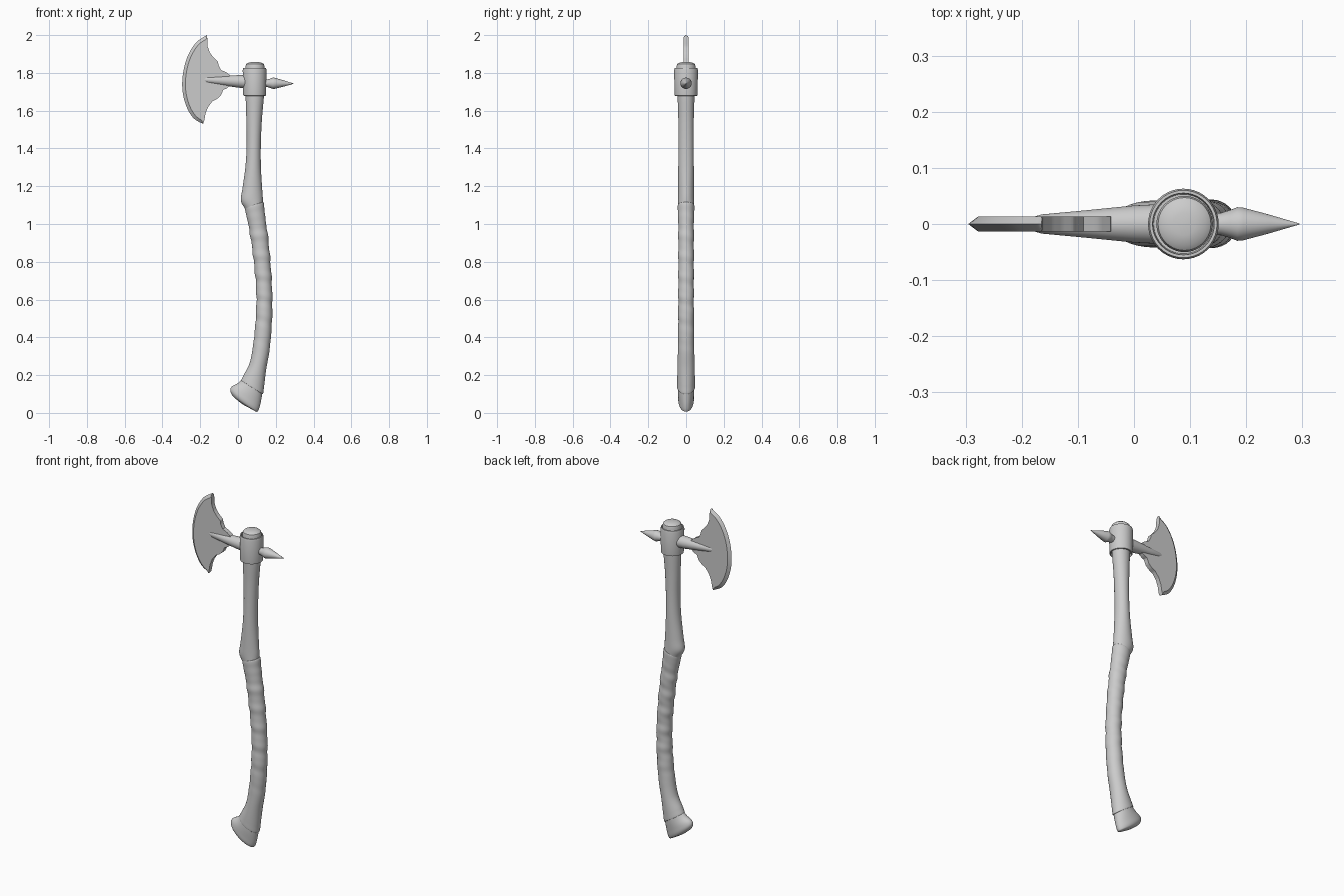
import bpy, bmesh, math
from mathutils import Vector


def make(name, verts, faces, angle=35):
    me = bpy.data.meshes.new(name)
    me.from_pydata([tuple(v) for v in verts], [], faces)
    bm = bmesh.new()
    bm.from_mesh(me)
    bmesh.ops.remove_doubles(bm, verts=bm.verts, dist=1e-5)
    bmesh.ops.recalc_face_normals(bm, faces=bm.faces)
    bm.to_mesh(me)
    bm.free()
    ob = bpy.data.objects.new(name, me)
    bpy.context.collection.objects.link(ob)
    bpy.ops.object.select_all(action='DESELECT')
    ob.select_set(True)
    bpy.context.view_layer.objects.active = ob
    bpy.ops.object.shade_smooth_by_angle(angle=math.radians(angle))
    return ob


def spline(pts, steps):
    """Catmull-Rom resampling of tuples of any length."""
    out = []
    for i in range(len(pts) - 1):
        a, b, c, d = (pts[max(0, min(len(pts) - 1, i + k))] for k in (-1, 0, 1, 2))
        for s in range(steps):
            t = s / steps
            out.append(tuple(0.5 * (2 * q + (r - p) * t + (2 * p - 5 * q + 4 * r - w) * t * t
                                    + (3 * q - p - 3 * r + w) * t ** 3)
                             for p, q, r, w in zip(a, b, c, d)))
    return out + [pts[-1]]


def skin(name, rings, angle=35):
    n = len(rings[0])
    verts = [v for r in rings for v in r]
    faces = [(i * n + j, i * n + (j + 1) % n, (i + 1) * n + (j + 1) % n, (i + 1) * n + j)
             for i in range(len(rings) - 1) for j in range(n)]
    faces += [tuple(range(n)), tuple(range(len(verts) - n, len(verts)))]
    return make(name, verts, faces, angle)


def limb(name, sections, steps=6, bump=None, n=32):
    """Section = left x, left z, right x, right z, half depth in y."""
    rings = []
    for lx, lz, rx, rz, h in spline(sections, steps):
        c = Vector(((lx + rx) / 2, 0, (lz + rz) / 2))
        u = Vector((rx - lx, 0, rz - lz)) / 2
        ring = []
        for j in range(n):
            a = 2 * math.pi * j / n
            k = 1 + (bump(c.z, a) if bump else 0)
            ring.append(c + (u * math.cos(a) + Vector((0, h * math.sin(a), 0))) * k)
        rings.append(ring)
    return skin(name, rings)


def lathe(name, profile, axis='Z', n=40):
    """Profile = (position on the axis, radius, centre offset)."""
    rings = []
    for p, r, o in profile:
        ring = []
        for j in range(n):
            a = 2 * math.pi * j / n
            c, s = r * math.cos(a), r * math.sin(a)
            ring.append((o + c, s, p) if axis == 'Z' else (p, s, o + c))
        rings.append(ring)
    return skin(name, rings)


# Pommel
limb("pommel", [
    (0.025, 0.18, 0.13, 0.11, 0.041), (0.0, 0.158, 0.124, 0.075, 0.042),
    (-0.032, 0.14, 0.117, 0.04, 0.042), (-0.041, 0.118, 0.108, 0.014, 0.041),
    (-0.028, 0.09, 0.098, 0.006, 0.034), (0.005, 0.06, 0.075, 0.018, 0.02),
    (0.03, 0.042, 0.05, 0.031, 0.006)])


# Leather grip with spiral wrap ridges
def wrap(z, a):
    fade = max(0, min(1, (z - 0.3) / 0.25)) * max(0, min(1, (1.08 - z) / 0.1))
    return fade * (0.035 * math.sin(z * 62 + 0.9 * math.cos(a)) + 0.015 * math.sin(z * 117 + a))


limb("grip", [
    (0.03, 0.175, 0.12, 0.11, 0.04), (0.017, 0.172, 0.132, 0.10, 0.047),
    (0.03, 0.2, 0.138, 0.14, 0.047), (0.062, 0.265, 0.15, 0.235, 0.045),
    (0.08, 0.36, 0.168, 0.34, 0.043), (0.094, 0.5, 0.18, 0.495, 0.042),
    (0.097, 0.64, 0.181, 0.645, 0.041), (0.086, 0.78, 0.172, 0.795, 0.041),
    (0.068, 0.92, 0.157, 0.945, 0.041), (0.05, 1.02, 0.142, 1.05, 0.042),
    (0.037, 1.082, 0.136, 1.112, 0.044), (0.05, 1.085, 0.12, 1.11, 0.034)],
    steps=16, bump=wrap)

# Upper wooden shaft
limb("upper_shaft", [
    (0.045, 1.06, 0.131, 1.09, 0.04), (0.036, 1.082, 0.131, 1.11, 0.042),
    (0.015, 1.125, 0.131, 1.145, 0.043), (0.024, 1.19, 0.127, 1.2, 0.042),
    (0.04, 1.31, 0.121, 1.31, 0.041), (0.046, 1.43, 0.121, 1.43, 0.04),
    (0.044, 1.56, 0.127, 1.56, 0.041), (0.04, 1.69, 0.138, 1.69, 0.045),
    (0.04, 1.80, 0.138, 1.80, 0.045)])

# Collar sleeve and rounded shaft top
lathe("collar", [(1.69, 0.052, 0.088), (1.678, 0.055, 0.088), (1.68, 0.06, 0.088),
                 (1.69, 0.061, 0.088), (1.815, 0.063, 0.088), (1.826, 0.06, 0.088),
                 (1.826, 0.055, 0.088), (1.79, 0.053, 0.088)])
lathe("shaft_top", [(1.78, 0.05, 0.09), (1.836, 0.05, 0.09), (1.846, 0.047, 0.09),
                    (1.853, 0.038, 0.09), (1.857, 0.02, 0.09), (1.858, 0.003, 0.09)])

# Tapered socket holding the blade, and back spike
lathe("blade_socket", [(0.06, 0.036, 1.753), (0.0, 0.033, 1.755), (-0.09, 0.024, 1.759),
                       (-0.165, 0.017, 1.763), (-0.178, 0.013, 1.764),
                       (-0.183, 0.006, 1.764)], 'X')
lathe("back_spike", [(0.13, 0.019, 1.745), (0.155, 0.02, 1.745), (0.172, 0.025, 1.745),
                     (0.184, 0.03, 1.745), (0.195, 0.029, 1.745), (0.24, 0.017, 1.744),
                     (0.295, 0.0008, 1.743)], 'X')

# Crescent blade: cutting edge, bevel line and scalloped back on both sides
edge = spline([(-0.165, 2.0), (-0.222, 1.96), (-0.268, 1.885), (-0.292, 1.79), (-0.293, 1.70),
               (-0.272, 1.62), (-0.235, 1.56), (-0.185, 1.53)], 12)
back = [(-0.163, 1.99), (-0.161, 1.94), (-0.148, 1.905), (-0.128, 1.88), (-0.106, 1.86),
        (-0.103, 1.84), (-0.09, 1.815), (-0.062, 1.803), (-0.04, 1.785), (-0.038, 1.735),
        (-0.06, 1.718), (-0.078, 1.71), (-0.09, 1.682), (-0.11, 1.663), (-0.135, 1.65),
        (-0.158, 1.62), (-0.172, 1.585), (-0.178, 1.55), (-0.183, 1.533)]
count = len(edge)
rings = []
for i, (ex, ez) in enumerate(edge):
    f = i / (count - 1) * (len(back) - 1)
    k = min(int(f), len(back) - 2)
    b = Vector(back[k]).lerp(Vector(back[k + 1]), f - k)
    e = Vector((ex, ez))
    d = b - e
    m = e + d * min(0.5, 0.017 / max(d.length, 1e-4))
    t = 0.013 if 0 < i < count - 1 else 0.009
    rings.append([(e.x, 0, e.y), (m.x, -t, m.y), (b.x, -t, b.y), (b.x, t, b.y), (m.x, t, m.y)])
skin("axe_blade", rings, 30)
